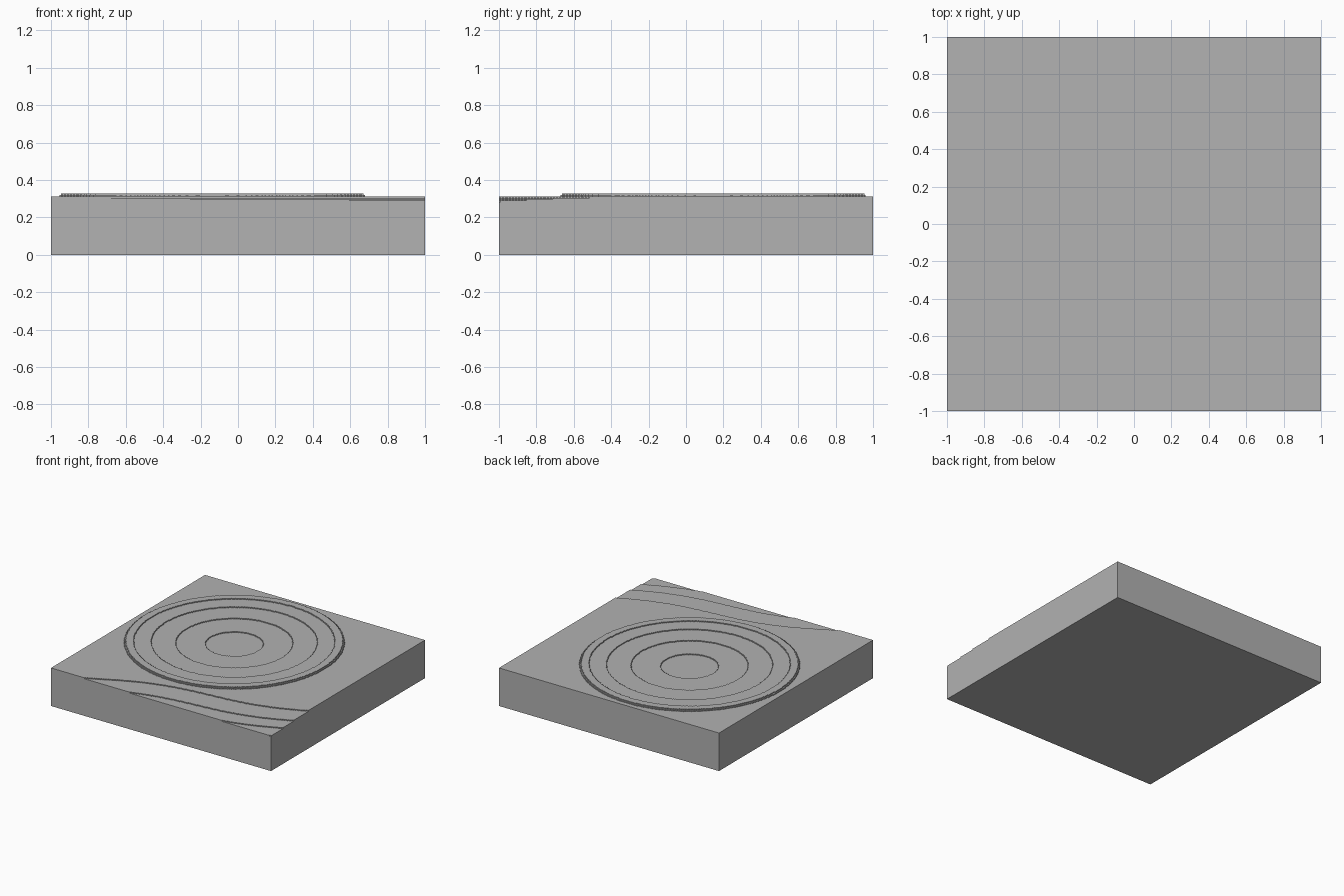
import bpy
import math

if "Cube" in bpy.data.objects:
    bpy.data.objects.remove(bpy.data.objects["Cube"], do_unlink=True)

N = 256                 # cells along each side
CELL = 2 / N            # cell size, also the layer thickness
GROUND = 40             # layers in the flat ground
LOWEST = 36             # layers at the lowest corner

# Crater: centre, outer rise radii and inner drop radii
CENTRE = (-0.135, 0.145)
RISES = (0.818, 0.808)
DROPS = (0.75, 0.62, 0.437, 0.216)

# Wavy slope: how far each contour sits in front of the first one
CONTOURS = (0, 0.19, 0.33, 0.475)


def layers_at(x, y):
    """Number of layers stacked at a point of the terrain."""
    r = math.hypot(x - CENTRE[0], y - CENTRE[1])
    crater = sum(r < rise for rise in RISES) - sum(r < drop for drop in DROPS)
    a = x + 0.7
    wave = 0.31 * a + 0.065 * math.sin(2 * math.pi * a / 1.9)
    slope = sum(y + 1 < wave - offset for offset in CONTOURS)
    return GROUND + crater - slope


def grid_pos(i):
    return (i + 0.5) * CELL - 1


heights = {(i, j): layers_at(grid_pos(i), grid_pos(j))
           for i in range(N) for j in range(N)}

index, verts, faces = {}, [], []


def vert(i, j, k):
    """Shared corner of the cell lattice."""
    key = (i, j, k)
    if key not in index:
        index[key] = len(verts)
        verts.append((i * CELL - 1, j * CELL - 1, k * CELL))
    return index[key]


def wall(p, q, low, high):
    """Vertical wall below the edge p-q, split at each layer."""
    k = low
    while k < high:
        top = max(k + 1, LOWEST)
        faces.append((vert(*p, k), vert(*q, k), vert(*q, top), vert(*p, top)))
        k = top


# Terrace tops and the walls between them
for (i, j), h in heights.items():
    a, b, c, d = (i, j), (i + 1, j), (i + 1, j + 1), (i, j + 1)
    faces.append(tuple(vert(*p, h) for p in (a, b, c, d)))
    for p, q, step in ((a, b, (0, -1)), (b, c, (1, 0)),
                       (c, d, (0, 1)), (d, a, (-1, 0))):
        wall(p, q, heights.get((i + step[0], j + step[1]), 0), h)

# Flat underside
outline = ([(0, n) for n in range(N)] + [(n, N) for n in range(N)]
           + [(N, N - n) for n in range(N)] + [(N - n, 0) for n in range(N)])
faces.append(tuple(vert(*p, 0) for p in outline))

mesh = bpy.data.meshes.new("terrain_block")
mesh.from_pydata(verts, [], faces)
mesh.update()
block = bpy.data.objects.new("terrain_block", mesh)
bpy.context.collection.objects.link(block)

# Plain grey colour
grey = bpy.data.materials.new("plain_grey")
grey.use_nodes = True
colour = (0.445, 0.445, 0.445, 1)
grey.diffuse_color = colour
grey.node_tree.nodes["Principled BSDF"].inputs["Base Color"].default_value = colour
mesh.materials.append(grey)
